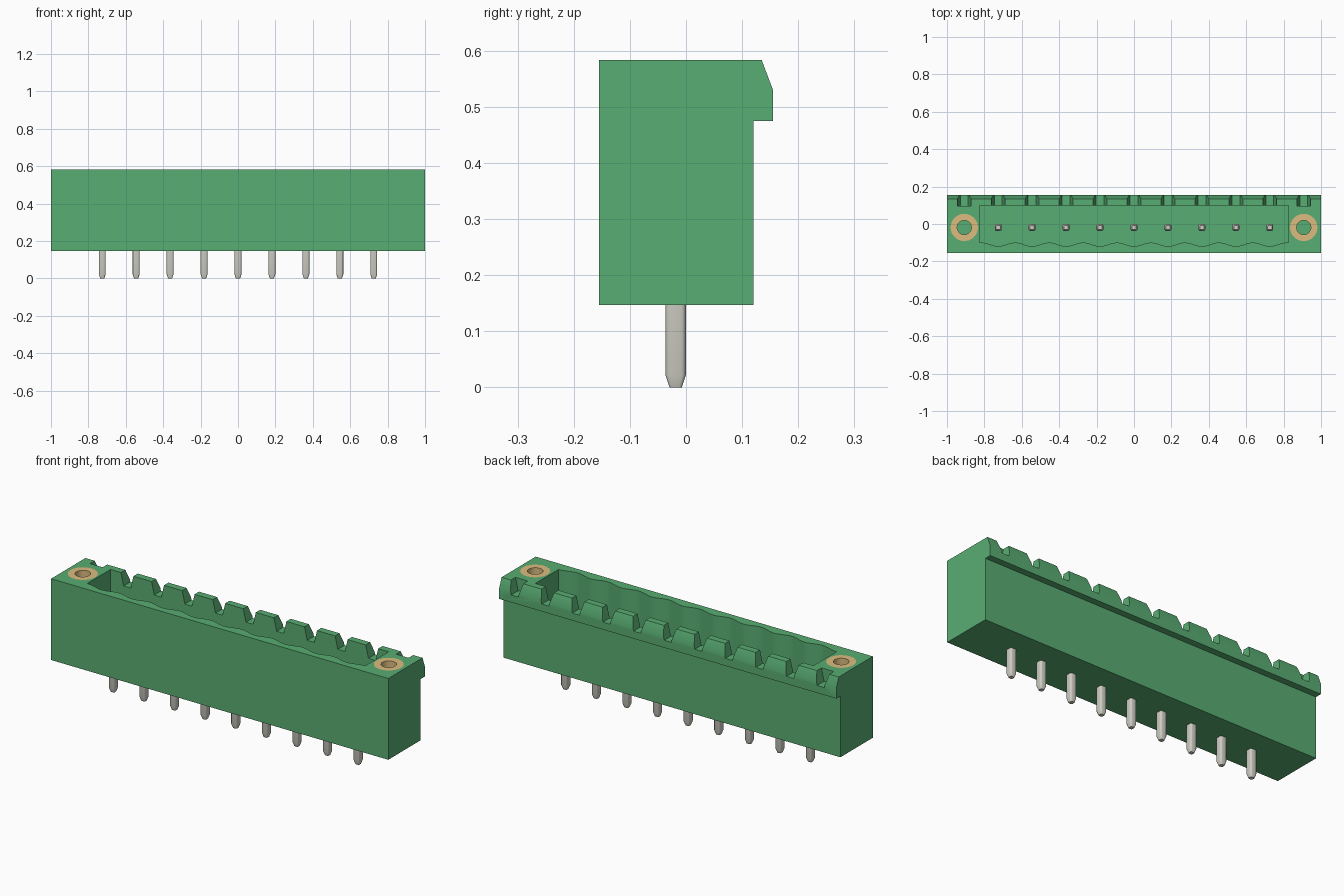
import bpy, bmesh, math

if "Cube" in bpy.data.objects:
    bpy.data.objects.remove(bpy.data.objects["Cube"], do_unlink=True)

PITCH = 0.1815        # spacing of pins and notches
BASE, TOP = 0.147, 0.583
PIN_Y = -0.0185       # pin row and screw centre line
FLOOR = 0.27          # socket floor


def material(name, rgb):
    lin = [((c / 255 + 0.055) / 1.055) ** 2.4 for c in rgb] + [1.0]
    m = bpy.data.materials.new(name)
    m.use_nodes = True
    m.diffuse_color = lin
    b = m.node_tree.nodes["Principled BSDF"]
    b.inputs["Base Color"].default_value = lin
    b.inputs["Roughness"].default_value = 0.6
    return m


GREEN = material("green plastic", (89, 173, 115))
GREY = material("tinned metal", (210, 209, 199))
BRASS = material("brass", (219, 188, 126))


def loft(name, rings, mat, caps=True):
    """Skin a stack of equal-length point rings."""
    bm = bmesh.new()
    vs = [[bm.verts.new(p) for p in r] for r in rings]
    n = len(vs[0])
    for a, b in zip(vs, vs[1:]):
        for i in range(n):
            j = (i + 1) % n
            bm.faces.new((a[i], a[j], b[j], b[i]))
    if caps:
        bm.faces.new(vs[0])
        bm.faces.new(vs[-1])
    bmesh.ops.recalc_face_normals(bm, faces=bm.faces)
    me = bpy.data.meshes.new(name)
    bm.to_mesh(me)
    bm.free()
    me.materials.append(mat)
    ob = bpy.data.objects.new(name, me)
    bpy.context.collection.objects.link(ob)
    return ob


def circle(x, y, z, r, n=40):
    return [(x + r * math.cos(2 * math.pi * i / n),
             y + r * math.sin(2 * math.pi * i / n), z) for i in range(n)]


def activate(ob):
    bpy.ops.object.select_all(action='DESELECT')
    ob.select_set(True)
    bpy.context.view_layer.objects.active = ob


def smooth(ob):
    activate(ob)
    bpy.ops.object.shade_smooth_by_angle(angle=math.radians(30))


def cut(ob, cutter):
    mod = ob.modifiers.new("cut", 'BOOLEAN')
    mod.operation = 'DIFFERENCE'
    mod.solver = 'EXACT'
    mod.object = cutter
    activate(ob)
    bpy.ops.object.modifier_apply(modifier=mod.name)
    bpy.data.objects.remove(cutter, do_unlink=True)


# Housing: side profile with the latch lip at the back
profile = [(-0.155, BASE), (0.12, BASE), (0.12, 0.475), (0.155, 0.475),
           (0.155, 0.53), (0.135, TOP), (-0.155, TOP)]
housing = loft("housing", [[(x, y, z) for y, z in profile] for x in (-1, 1)], GREEN)

# Socket with a scalloped front wall
steps = 9 * 10
wave = []
for i in range(steps + 1):
    x = (i / steps - 0.5) * 9 * PITCH
    wave.append((x, -0.109 - 0.01 * math.cos(2 * math.pi * x / PITCH)))
outline = [(-0.825, 0.098), (-0.825, -0.099)] + wave + [(0.825, -0.099), (0.825, 0.098)]
cut(housing, loft("socket_cutter",
                  [[(x, y, z) for x, y in outline] for z in (FLOOR, 0.7)], GREEN))

# Tapered notches along the lip
for i in range(-5, 6):
    c = i * PITCH
    trap = [(c - 0.021, 0.515), (c + 0.021, 0.515), (c + 0.041, 0.6), (c - 0.041, 0.6)]
    cut(housing, loft("notch_cutter",
                      [[(x, y, z) for x, z in trap] for y in (0.096, 0.2)], GREEN))

# Screw holes and their threaded inserts
for side, sx in (("left", 1), ("right", -1)):
    x, bottom = sx * 5 * PITCH, 0.29
    cut(housing, loft("screw_cutter",
                      [circle(x, PIN_Y, z, 0.073) for z in (bottom, 0.7)], GREEN))
    insert = loft("screw_insert_" + side, [
        circle(x, PIN_Y, bottom, 0.073), circle(x, PIN_Y, TOP, 0.073),
        circle(x, PIN_Y, TOP, 0.038), circle(x, PIN_Y, bottom, 0.038)], BRASS, caps=False)
    smooth(insert)
smooth(housing)


# Contact pins: rounded square bar with tapered ends
def pin_ring(x, z, h):
    c = 0.45 * h
    ring = []
    for k in range(4):
        for j in range(4):
            a = math.radians(90 * k + 30 * j)
            sx = 1 if k in (0, 3) else -1
            sy = 1 if k in (0, 1) else -1
            ring.append((x + sx * (h - c) + c * math.cos(a),
                         PIN_Y + sy * (h - c) + c * math.sin(a), z))
    return ring


for i in range(9):
    x = (i - 4) * PITCH
    levels = [(0, 0.011), (0.022, 0.0183), (0.48, 0.0183), (0.502, 0.011)]
    pin = loft(f"contact_pin_{i + 1}", [pin_ring(x, z, h) for z, h in levels], GREY)
    smooth(pin)
